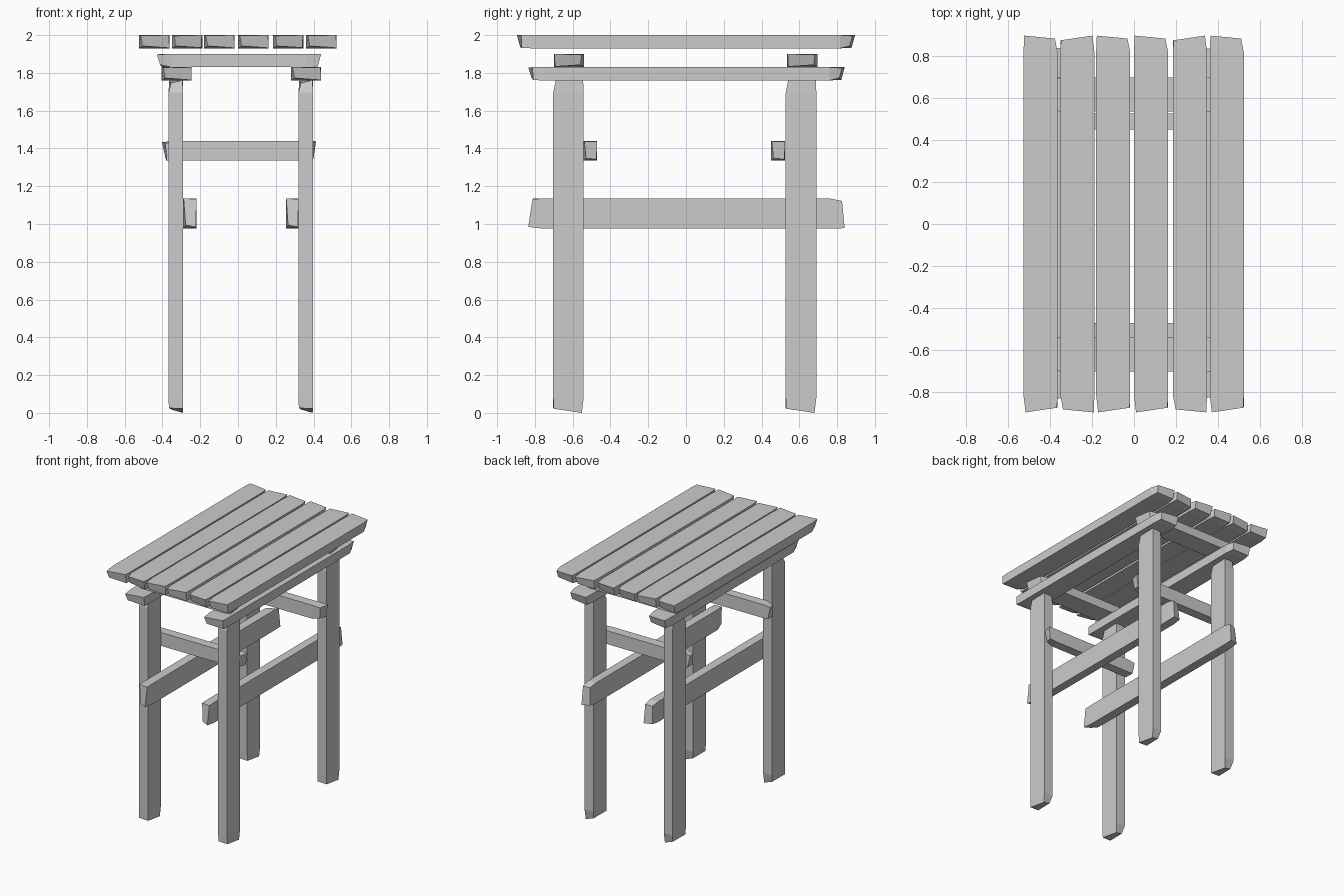
import bpy, bmesh

if "Cube" in bpy.data.objects:
    bpy.data.objects.remove(bpy.data.objects["Cube"])

# Rough-hewn end corners, in order around the section:
# (u pinch, v pinch, length cut); pinches are fractions of the section size
CORNERS = [(-1, -1), (1, -1), (1, 1), (-1, 1)]
START = [(.12, .18, .018), (.0, .03, .026), (.02, .0, .022), (.06, .04, .0)]
END = [(.04, .05, .018), (.12, .18, .028), (.08, .06, .014), (.02, .0, .0)]


def beam(name, x, y, z, axes, fu=1, fv=1, fl=1):
    """Beam filling the given ranges; axes = width, thickness, length letters.
    fu, fv, fl = -1 flips the rough ends along that direction."""
    rng = {'x': x, 'y': y, 'z': z}
    ids = ['xyz'.index(a) for a in axes]
    mid = [sum(rng[a]) / 2 for a in axes]
    half = [(rng[a][1] - rng[a][0]) / 2 for a in axes]
    bm = bmesh.new()
    rings = []
    inner = half[2] - 0.08
    for side, ends in ((-1, START), (-1, None), (1, None), (1, END)):
        ring = []
        for k, (cu, cv) in enumerate(CORNERS):
            pu, pv, cut = ends[k] if ends else (0, 0, 0)
            l = half[2] - cut if ends else inner
            loc = (fu * cu * half[0] * (1 - 2 * pu),
                   fv * cv * half[1] * (1 - 2 * pv),
                   fl * side * l)
            co = [0, 0, 0]
            for i, m, v in zip(ids, mid, loc):
                co[i] = m + v
            ring.append(bm.verts.new(co))
        rings.append(ring)
    for a, b in zip(rings, rings[1:]):
        for k in range(4):
            n = (k + 1) % 4
            bm.faces.new((a[k], a[n], b[n], b[k]))
    bm.faces.new(rings[0])
    bm.faces.new(rings[-1])
    bmesh.ops.recalc_face_normals(bm, faces=bm.faces)
    me = bpy.data.meshes.new(name)
    bm.to_mesh(me)
    bm.free()
    bpy.context.collection.objects.link(bpy.data.objects.new(name, me))


# Table top planks
PLANKS = [(-.525, 1, 1), (-.35, -1, -1), (-.18, 1, 1),
          (0, 1, 1), (.185, -1, -1), (.36, 1, 1)]
for i, (x0, fu, fl) in enumerate(PLANKS):
    beam(f"top_plank_{i + 1}", (x0, x0 + .162), (-.895, .895), (1.93, 2.0),
         'xzy', fu, 1, fl)

# Cross bearers under the top
beam("front_bearer", (-.43, .44), (-.70, -.54), (1.83, 1.90), 'yzx')
beam("back_bearer", (-.43, .44), (.535, .695), (1.83, 1.90), 'yzx')

# Long rails resting on the legs
beam("left_top_rail", (-.405, -.245), (-.835, .84), (1.76, 1.83), 'xzy')
beam("right_top_rail", (.28, .44), (-.835, .84), (1.76, 1.83), 'xzy')

# Legs
for sx, xr in (("left", (-.368, -.29)), ("right", (.32, .398))):
    for sy, yr in (("front", (-.703, -.542)), ("back", (.528, .69))):
        beam(f"{sy}_{sx}_leg", xr, yr, (0, 1.775), 'yxz', -1)

# Cross stretchers inside the front and back legs
beam("front_stretcher", (-.403, .413), (-.542, -.47), (1.335, 1.44), 'zyx', -1)
beam("back_stretcher", (-.403, .413), (.45, .525), (1.335, 1.44), 'zyx', -1)

# Side stretchers inside the left and right legs
beam("left_stretcher", (-.29, -.22), (-.835, .84), (.975, 1.135), 'zxy')
beam("right_stretcher", (.253, .32), (-.835, .84), (.975, 1.135), 'zxy')
